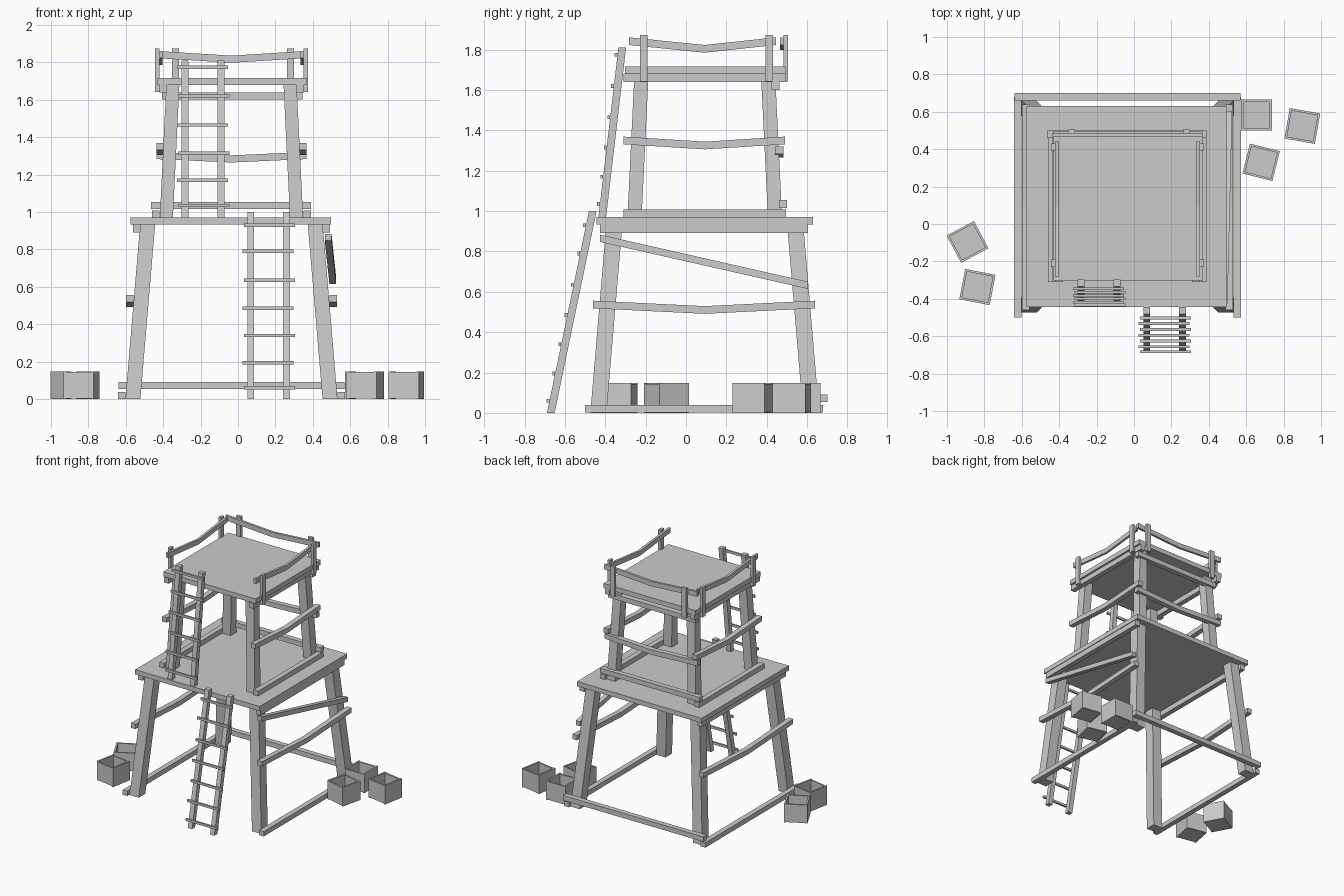
import bpy, bmesh
from math import radians
from mathutils import Matrix, Vector

if "Cube" in bpy.data.objects:
    bpy.data.objects.remove(bpy.data.objects["Cube"])

CX, CY = -0.035, 0.093  # tower centre


def bar(name, pts, axis, a, b):
    """Sweep an a x b rectangle, square to the main axis, through the points."""
    u, v = [i for i in range(3) if i != axis]
    bm = bmesh.new()
    rings = []
    for p in pts:
        ring = []
        for su, sv in ((-1, -1), (1, -1), (1, 1), (-1, 1)):
            c = Vector(p)
            c[u] += su * a / 2
            c[v] += sv * b / 2
            ring.append(bm.verts.new(c))
        rings.append(ring)
    for r, s in zip(rings, rings[1:]):
        for i in range(4):
            j = (i + 1) % 4
            bm.faces.new((r[i], r[j], s[j], s[i]))
    bm.faces.new(rings[0][::-1])
    bm.faces.new(rings[-1])
    bmesh.ops.recalc_face_normals(bm, faces=bm.faces)
    me = bpy.data.meshes.new(name)
    bm.to_mesh(me)
    bm.free()
    ob = bpy.data.objects.new(name, me)
    bpy.context.collection.objects.link(ob)
    return ob


def box(name, x0, x1, y0, y1, z0, z1):
    y, z = (y0 + y1) / 2, (z0 + z1) / 2
    return bar(name, [(x0, y, z), (x1, y, z)], 0, y1 - y0, z1 - z0)


def side_rails(name, dx, y0, y1, z, sag=0, w=0.04, h=0.038):
    for s in (-1, 1):
        x = CX + s * dx
        bar(name, [(x, y0, z), (x, CY, z - sag), (x, y1, z)], 1, w, h)


def back_rail(name, x0, x1, y, z, sag=0, w=0.04, h=0.038):
    bar(name, [(x0, y, z), (CX, y, z - sag), (x1, y, z)], 0, w, h)


def legs(name, r0, r1, z0, z1, w):
    for sx in (-1, 1):
        for sy in (-1, 1):
            bar(name, [(CX + sx * r0, CY + sy * r0, z0),
                       (CX + sx * r1, CY + sy * r1, z1)], 2, w, w)


def ladder(name, xa, xb, foot, head, rungs):
    (y0, z0), (y1, z1) = foot, head
    for x in (xa, xb):
        bar(name + "_rail", [(x, y0, z0), (x, y1, z1)], 2, 0.037, 0.038)
    for i, z in enumerate(rungs):
        y = y0 + (y1 - y0) * (z - z0) / (z1 - z0) - 0.026
        d = 0.004 * (-1) ** i
        bar(name + "_rung", [(xa - 0.04 + d, y, z), (xb + 0.04 + d, y, z)], 0, 0.014, 0.018)


def crate(x, y, angle, s=0.165, h=0.148, t=0.012):
    r = s / 2
    parts = [box("crate_floor", -r + t, r - t, -r + t, r - t, 0.003, 0.018)]
    for k in (-1, 1):
        a, b = sorted((k * r, k * (r - t)))
        parts.append(box("crate_wall", -r + 0.004, r - 0.004, a, b, 0.004, h - 0.004))
        parts.append(box("crate_wall", a, b, -r, r, 0, h))
    for p in parts:
        p.matrix_world = Matrix.Translation((x, y, 0)) @ Matrix.Rotation(radians(angle), 4, 'Z')


# Lower storey
legs("lower_leg", 0.527, 0.448, 0, 0.935, 0.08)
side_rails("lower_foot_rail", 0.587, -0.5, 0.68, 0.02)
back_rail("lower_back_foot_rail", -0.64, 0.57, 0.68, 0.073)
side_rails("lower_sagging_rail", 0.545, -0.46, 0.64, 0.537, 0.027)
side_rails("lower_deck_beam", 0.507, -0.425, 0.605, 0.912, h=0.042)
bar("diagonal_brace", [(0.482, -0.425, 0.865), (0.507, 0.605, 0.632)], 1, 0.036, 0.036)
box("lower_deck", -0.575, 0.497, -0.443, 0.63, 0.933, 0.97)

# Upper storey
legs("upper_leg", 0.348, 0.313, 0.97, 1.69, 0.07)
side_rails("upper_foot_rail", 0.405, -0.31, 0.495, 0.99)
back_rail("upper_back_foot_rail", -0.465, 0.39, 0.48, 1.035)
side_rails("upper_sagging_rail", 0.382, -0.31, 0.49, 1.35, 0.025)
back_rail("upper_back_sagging_rail", -0.435, 0.365, 0.462, 1.302, 0.018)
side_rails("upper_deck_beam", 0.365, -0.31, 0.495, 1.66, h=0.042)
back_rail("upper_back_deck_beam", -0.405, 0.345, 0.443, 1.62)
box("upper_deck", -0.43, 0.365, -0.303, 0.495, 1.68, 1.717)

# Top railing
for s in (-1, 1):
    px = CX + s * 0.397
    for py in (-0.21, 0.412):
        box("side_railing_post", px - 0.011, px + 0.011, py - 0.019, py + 0.019, 1.643, 1.873)
    bx = CX + 0.008 + s * 0.308
    box("back_railing_post", bx - 0.019, bx + 0.019, 0.484, 0.506, 1.643, 1.873)
side_rails("side_handrail", 0.377, -0.283, 0.445, 1.842, 0.038, w=0.018)
back_rail("back_handrail", -0.435, 0.365, 0.475, 1.842, 0.025, w=0.018)

# Ladders
ladder("lower_ladder", 0.068, 0.26, (-0.67, 0), (-0.462, 1.0),
       (0.06, 0.195, 0.34, 0.485, 0.635, 0.79, 0.93))
ladder("upper_ladder", -0.283, -0.09, (-0.415, 0.97), (-0.316, 1.81),
       (1.035, 1.17, 1.315, 1.465, 1.62, 1.775))

# Open crates
for c in ((0.655, 0.583, 0), (0.90, 0.524, -10), (0.68, 0.33, -14),
          (-0.89, -0.096, 28), (-0.837, -0.337, -11)):
    crate(*c)
